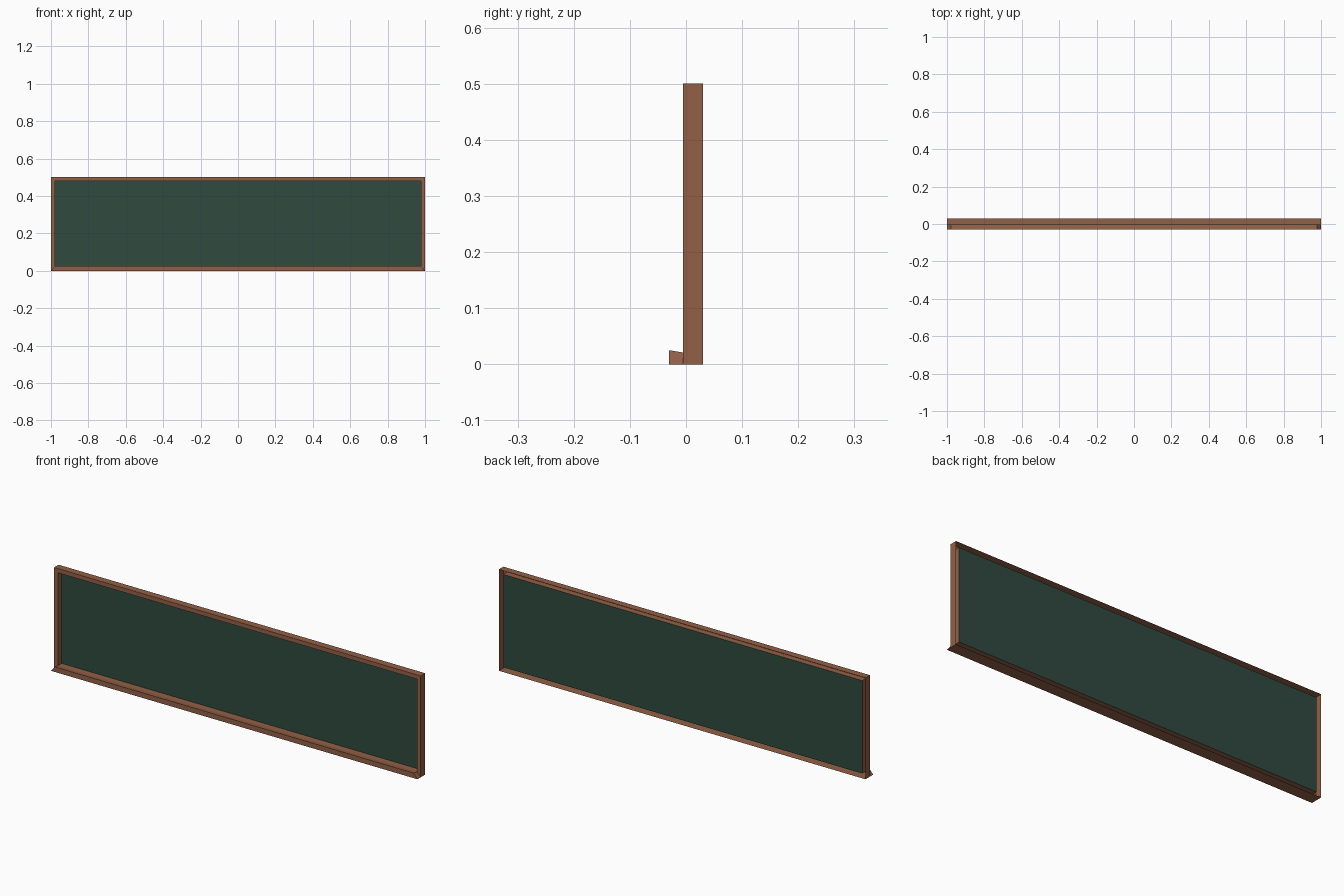
import bpy, bmesh

if "Cube" in bpy.data.objects:
    bpy.data.objects.remove(bpy.data.objects["Cube"])

FRONT, BACK, PANEL_Y = -0.005, 0.03, 0.025   # depths of frame and writing surface
TRAY_Y = -0.03
HEIGHT, LIP = 0.50, 0.021


def material(name, rgb):
    m = bpy.data.materials.new(name)
    m.diffuse_color = (*rgb, 1.0)
    m.use_nodes = True
    m.node_tree.nodes["Principled BSDF"].inputs["Base Color"].default_value = m.diffuse_color
    return m


wood = material("brown wood", (0.29, 0.117, 0.061))
green = material("dark green board", (0.029, 0.068, 0.049))


def make_object(name, bm, mat):
    me = bpy.data.meshes.new(name)
    bm.to_mesh(me)
    bm.free()
    me.materials.append(mat)
    ob = bpy.data.objects.new(name, me)
    bpy.context.collection.objects.link(ob)
    return ob


def rectangle(bm, inset, y):
    x, z0, z1 = 1 - inset, inset, HEIGHT - inset
    return [bm.verts.new(p) for p in ((-x, y, z0), (x, y, z0), (x, y, z1), (-x, y, z1))]


def bridge(bm, a, b, sides=range(4)):
    for i in sides:
        j = (i + 1) % 4
        bm.faces.new((a[i], a[j], b[j], b[i]))


# Mitred frame: open-backed shell of outer wall, front lip and inner wall
bm = bmesh.new()
rings = [rectangle(bm, i, y) for i, y in
         ((0, BACK), (0, FRONT), (LIP, FRONT), (LIP, PANEL_Y))]
bridge(bm, rings[0], rings[1])
bridge(bm, rings[1], rings[2], (1, 2, 3))   # bottom lip opens into the tray
bridge(bm, rings[2], rings[3])
make_object("frame", bm, wood)

# Writing surface, a single sheet at the back of the recess
bm = bmesh.new()
bm.faces.new(rectangle(bm, LIP, PANEL_Y))
make_object("writing_board", bm, green)

# Chalk tray: the bottom lip pulled forward, with slanted ends and raised edge
bm = bmesh.new()
loops = []
for y, top in ((FRONT, LIP), (TRAY_Y, 0.025)):
    x = 1 - LIP
    loops.append([bm.verts.new(p) for p in ((-1, y, 0), (1, y, 0), (x, y, top), (-x, y, top))])
bridge(bm, loops[0], loops[1])
bm.faces.new(loops[1])
make_object("chalk_tray", bm, wood)
